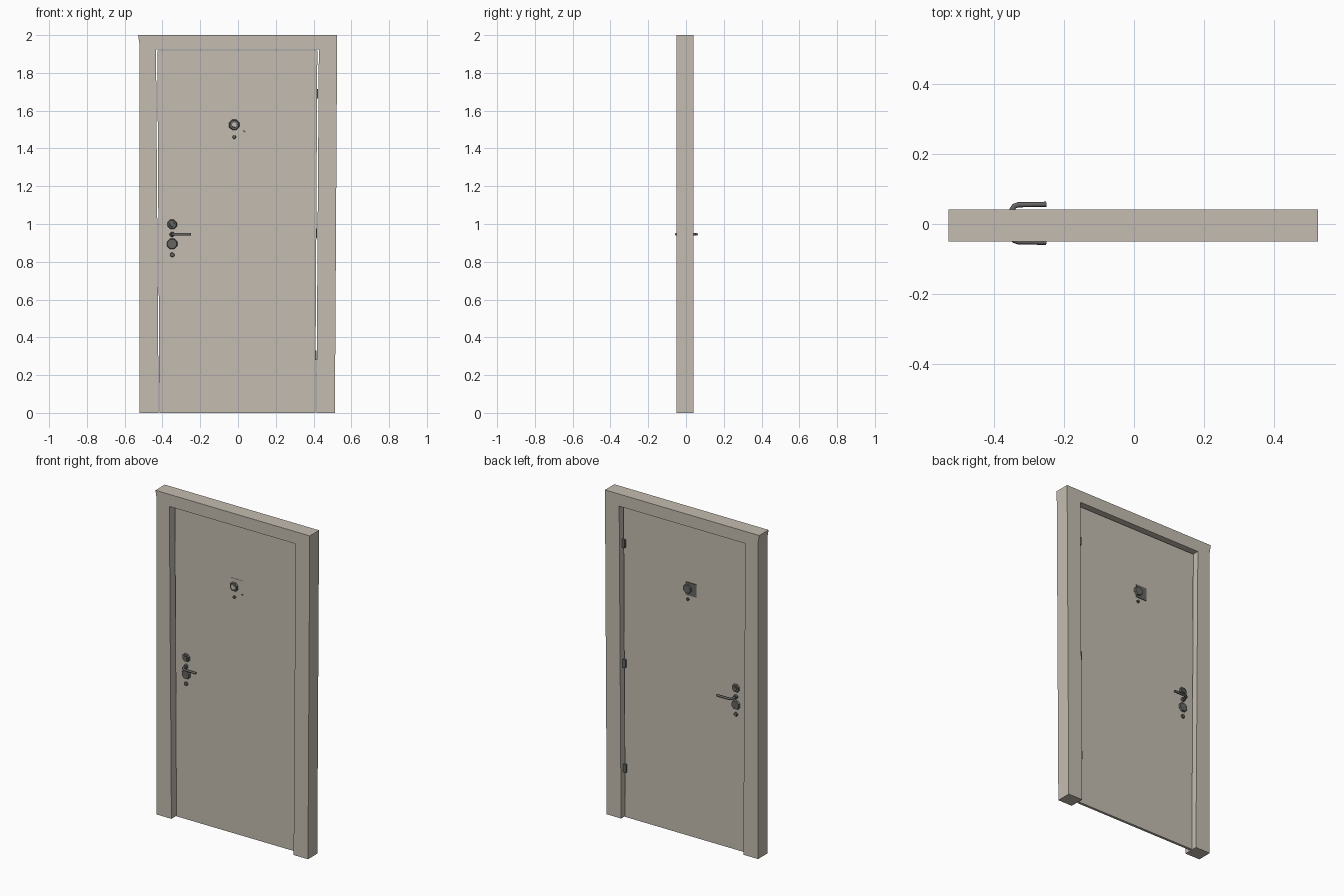
import bpy, bmesh
from math import radians
from mathutils import Matrix, Vector

cube = bpy.data.objects.get("Cube")
if cube:
    bpy.data.objects.remove(cube, do_unlink=True)

FRONT, BACK = -0.006, 0.01      # faces of the door leaf
LOCK_X, EYE_X = -0.349, -0.02   # columns of the fittings


def material(name, rgb):
    m = bpy.data.materials.new(name)
    m.use_nodes = True
    color = (*rgb, 1)
    m.diffuse_color = color
    m.node_tree.nodes["Principled BSDF"].inputs["Base Color"].default_value = color
    return m


beige = material("warm beige", (0.55, 0.505, 0.44))
metal = material("dark metal", (0.13, 0.13, 0.125))


def finish(name, bm, mat):
    bmesh.ops.recalc_face_normals(bm, faces=bm.faces)
    mesh = bpy.data.meshes.new(name)
    bm.to_mesh(mesh)
    bm.free()
    mesh.materials.append(mat)
    obj = bpy.data.objects.new(name, mesh)
    bpy.context.collection.objects.link(obj)
    return obj


def prism(name, outline, y0, y1, mat):
    """Extrude an x-z outline from y0 to y1."""
    bm = bmesh.new()
    face = bm.faces.new([bm.verts.new((x, y0, z)) for x, z in outline])
    new = bmesh.ops.extrude_face_region(bm, geom=[face])["geom"]
    bmesh.ops.translate(bm, vec=(0, y1 - y0, 0),
                        verts=[v for v in new if isinstance(v, bmesh.types.BMVert)])
    return finish(name, bm, mat)


def plate(name, x0, x1, z0, z1, y0, y1, mat):
    return prism(name, [(x0, z0), (x1, z0), (x1, z1), (x0, z1)], y0, y1, mat)


def knob(name, x, z, radius, height, side, mat=metal, sides=8, taper=0.85):
    """Low-poly disc standing on the front (-1) or back (+1) of the leaf."""
    base = FRONT if side < 0 else BACK
    bm = bmesh.new()
    bmesh.ops.create_cone(bm, cap_ends=True, segments=sides, radius1=radius,
                          radius2=radius * taper, depth=height)
    turn = Matrix.Rotation(radians(-90 * side), 4, "X")
    shift = Matrix.Translation((x, base + side * height / 2, z))
    bm.transform(shift @ turn @ Matrix.Rotation(radians(22.5), 4, "Z"))
    return finish(name, bm, mat)


def lever(name, side):
    """Bent handle swept along a short path."""
    base = FRONT if side < 0 else BACK
    curve = bpy.data.curves.new(name, "CURVE")
    curve.dimensions = "3D"
    curve.bevel_depth = 0.0075
    curve.bevel_resolution = 1
    curve.use_fill_caps = True
    path = [(0, 0), (0.002, 0.032), (0.008, 0.041), (0.02, 0.045), (0.099, 0.046)]
    spline = curve.splines.new("POLY")
    spline.points.add(len(path) - 1)
    for point, (dx, dy) in zip(spline.points, path):
        point.co = (LOCK_X + dx, base + side * dy, 0.945, 1)
    curve.materials.append(metal)
    obj = bpy.data.objects.new(name, curve)
    bpy.context.collection.objects.link(obj)


# Frame: two posts and a lintel, slightly out of true
prism("frame", [(-0.521, 0), (-0.42, 0), (-0.434, 1.925), (0.428, 1.925),
                (0.415, 0), (0.513, 0), (0.525, 2), (-0.529, 2), (-0.521, 1.95)],
      -0.05, 0.041, beige)

# Door leaf, with a narrow gap at each side
prism("door_leaf", [(-0.416, 0), (0.409, 0), (0.42, 1.918), (-0.427, 1.918)],
      FRONT, BACK, beige)

# Fittings on both sides of the leaf
for side, label in ((-1, "front"), (1, "back")):
    knob(f"{label}_upper_lock", LOCK_X, 0.998, 0.027, 0.008, side)
    knob(f"{label}_upper_lock_turn", LOCK_X, 0.998, 0.015, 0.014, side)
    knob(f"{label}_lever_collar", LOCK_X, 0.945, 0.014, 0.014, side)
    lever(f"{label}_lever", side)
    knob(f"{label}_lower_lock", LOCK_X, 0.895, 0.03, 0.01, side)
    knob(f"{label}_latch_button", LOCK_X, 0.837, 0.013, 0.008, side)
    knob(f"{label}_viewer", EYE_X, 1.525, 0.03, 0.012, side)
    knob(f"{label}_viewer_button", EYE_X, 1.46, 0.01, 0.008, side)

# Pale lens in the front viewer, and the backing plates
knob("viewer_lens", EYE_X, 1.525, 0.016, 0.014, -1, beige)
plate("front_viewer_plate", -0.04, 0.04, 1.485, 1.575, FRONT - 0.002, FRONT, beige)
plate("back_viewer_plate", -0.08, -0.005, 1.485, 1.565, BACK, BACK + 0.004, metal)
knob("front_plate_screw", 0.034, 1.49, 0.006, 0.005, -1)

# Hinges on the back edge
for i, z in enumerate((0.305, 0.95, 1.69)):
    x = 0.405 + 0.006 * z
    plate(f"hinge_{i + 1}", x - 0.012, x + 0.008, z - 0.025, z + 0.025,
          BACK - 0.004, BACK + 0.012, metal)
